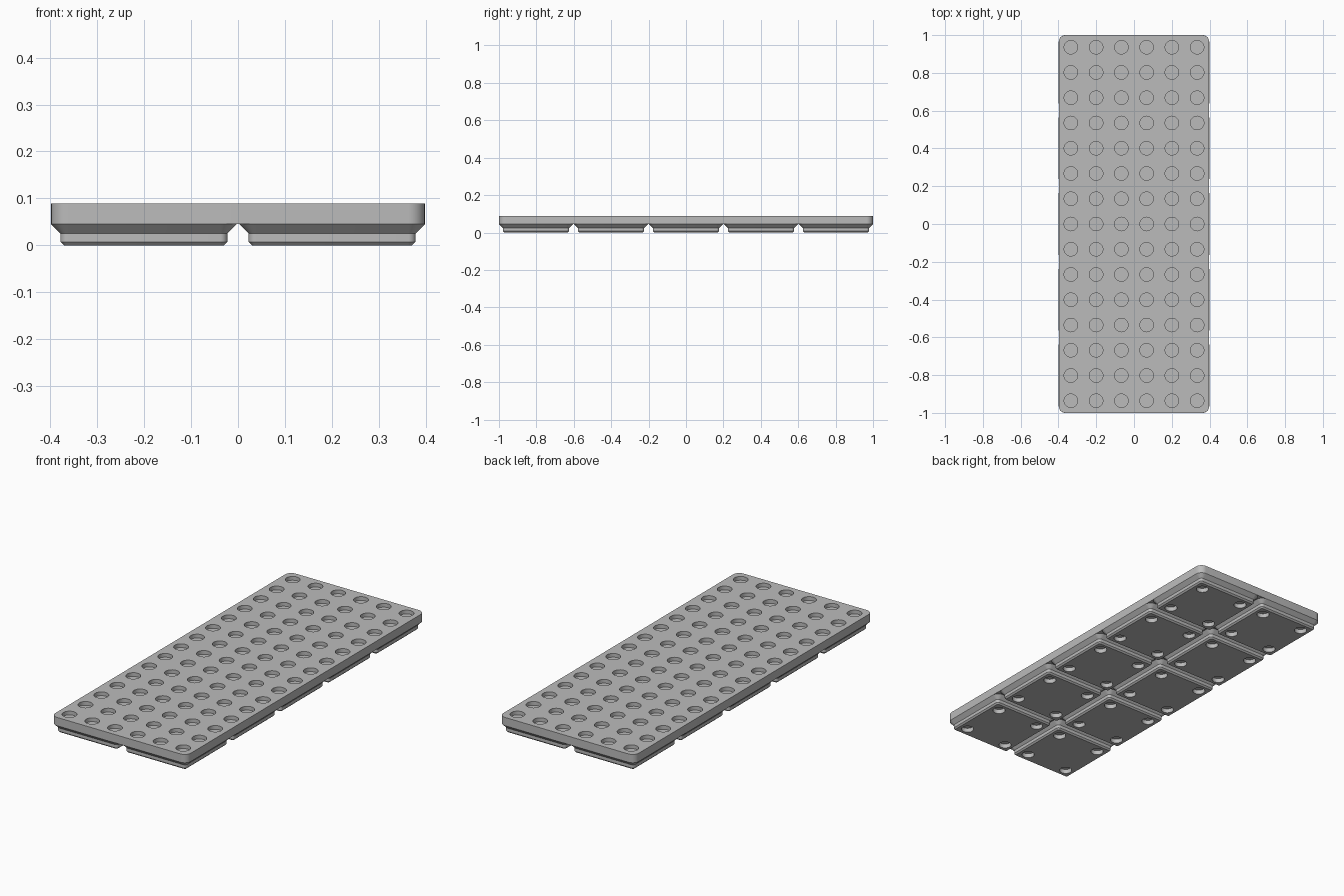
import bpy
import bmesh
import math

cube = bpy.data.objects.get("Cube")
if cube:
    bpy.data.objects.remove(cube, do_unlink=True)

CELL = 0.401          # spacing of the feet
HALF_X, HALF_Y = 0.398, 1.0
FOOT_TOP, SLAB_TOP = 0.0453, 0.0893
PITCH = 0.1337        # spacing of the top pockets

grey = bpy.data.materials.new("mid_grey")
grey.use_nodes = True
colour = (0.5, 0.5, 0.5, 1)
grey.diffuse_color = colour
grey.node_tree.nodes["Principled BSDF"].inputs["Base Color"].default_value = colour


def make_object(name, bm):
    bmesh.ops.recalc_face_normals(bm, faces=bm.faces)
    mesh = bpy.data.meshes.new(name)
    bm.to_mesh(mesh)
    bm.free()
    obj = bpy.data.objects.new(name, mesh)
    bpy.context.collection.objects.link(obj)
    mesh.materials.append(grey)
    return obj


def rounded_loft(name, levels, segments=8):
    """Stack rounded rectangles given as (half x, half y, corner radius, z)."""
    bm = bmesh.new()
    rings = []
    for hx, hy, r, z in levels:
        ring = []
        for quarter, (sx, sy) in enumerate([(1, 1), (-1, 1), (-1, -1), (1, -1)]):
            for i in range(segments + 1):
                a = (quarter + i / segments) * math.pi / 2
                ring.append(bm.verts.new((sx * (hx - r) + r * math.cos(a),
                                          sy * (hy - r) + r * math.sin(a), z)))
        rings.append(ring)
    for low, high in zip(rings, rings[1:]):
        for i in range(len(low)):
            j = (i + 1) % len(low)
            bm.faces.new((low[i], low[j], high[j], high[i]))
    bm.faces.new(rings[0][::-1])
    bm.faces.new(rings[-1])
    return make_object(name, bm)


def drill(obj, points, radius, z_low, z_high):
    """Cut round pockets at the given x, y points."""
    bm = bmesh.new()
    for x, y in points:
        made = bmesh.ops.create_cone(bm, cap_ends=True, segments=32, radius1=radius,
                                     radius2=radius, depth=z_high - z_low)
        bmesh.ops.translate(bm, verts=made["verts"], vec=(x, y, (z_low + z_high) / 2))
    cutter = make_object("pocket_cutter", bm)
    cutter.hide_render = True
    mod = obj.modifiers.new("pockets", 'BOOLEAN')
    mod.operation = 'DIFFERENCE'
    mod.solver = 'EXACT'
    mod.object = cutter
    bpy.context.view_layer.objects.active = obj
    bpy.ops.object.modifier_apply(modifier=mod.name)
    bpy.data.objects.remove(cutter, do_unlink=True)


def smooth(obj):
    bpy.ops.object.select_all(action='DESELECT')
    obj.select_set(True)
    bpy.context.view_layer.objects.active = obj
    bpy.ops.object.shade_smooth_by_angle(angle=math.radians(30))


# Top slab with its grid of shallow round pockets
slab = rounded_loft("top_slab", [(HALF_X, HALF_Y, 0.036, FOOT_TOP),
                                 (HALF_X, HALF_Y, 0.036, SLAB_TOP)])
pockets = [((i - 2.5) * PITCH, (j - 7) * PITCH) for i in range(6) for j in range(15)]
drill(slab, pockets, 0.0358, SLAB_TOP - 0.02, SLAB_TOP + 0.02)
smooth(slab)

# One stepped foot with four magnet holes underneath
foot = rounded_loft("foot", [(0.17, 0.17, 0.0076, 0),
                             (0.1776, 0.1776, 0.0153, 0.0076),
                             (0.1776, 0.1776, 0.0153, 0.0248),
                             (0.198, 0.198, 0.036, FOOT_TOP)])
corners = [(sx * 0.124, sy * 0.124) for sx in (-1, 1) for sy in (-1, 1)]
drill(foot, corners, 0.031, -0.02, 0.0229)
smooth(foot)

# Repeat the foot in two columns of five
for i in range(2):
    for j in range(5):
        copy = foot if i == j == 0 else foot.copy()
        copy.name = f"foot_{i + 1}_{j + 1}"
        copy.location = ((i - 0.5) * CELL, (j - 2) * CELL, 0)
        if copy is not foot:
            bpy.context.collection.objects.link(copy)
